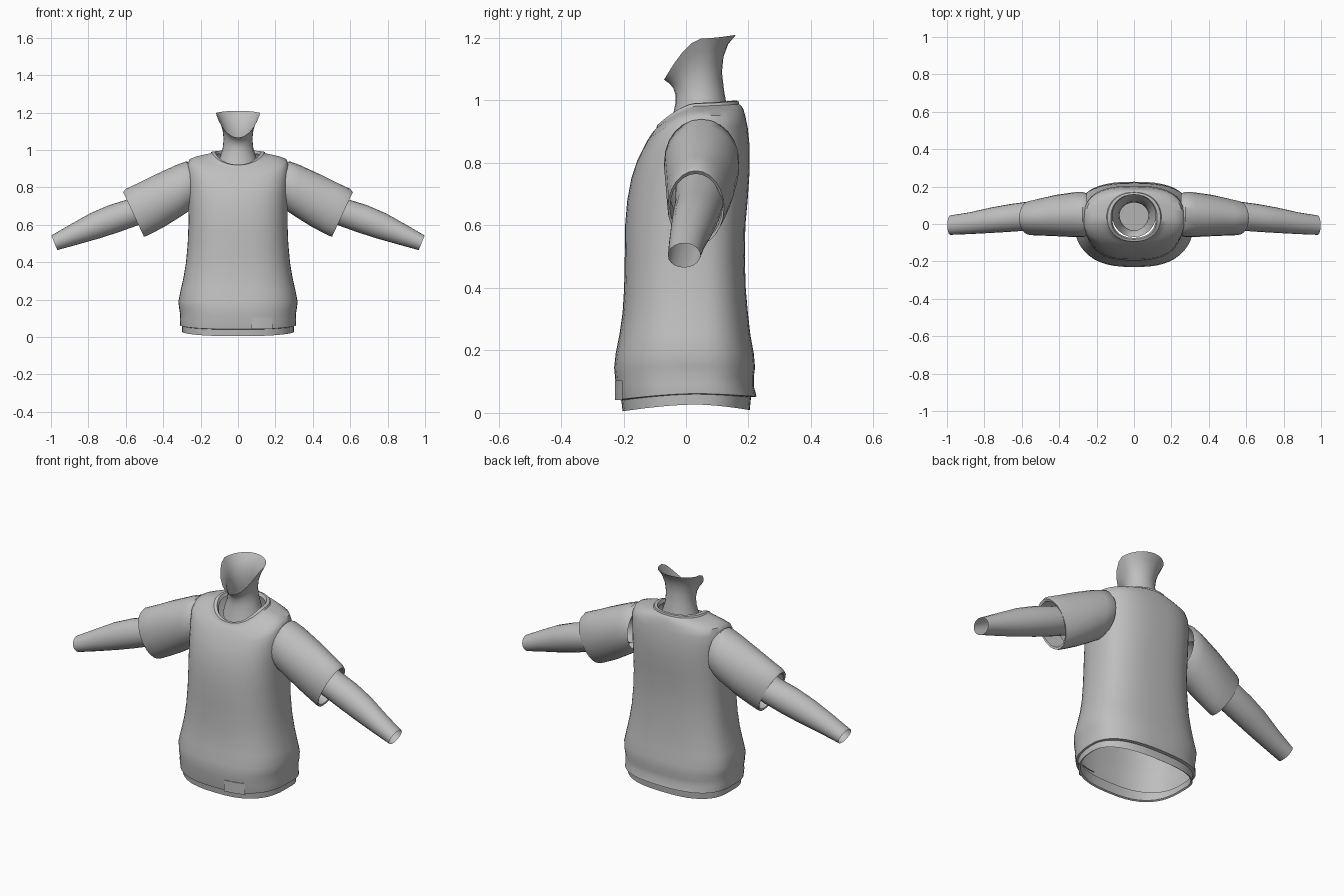
import bpy
import bmesh
import math
from mathutils import Vector

grey = bpy.data.materials.new("plain_grey")
grey.diffuse_color = (0.52, 0.52, 0.52, 1)


def build(name, rows, closed=True, cap_start=False):
    """Skin a list of point rows into a smooth shell."""
    bm = bmesh.new()
    grid = [[bm.verts.new(p) for p in row] for row in rows]
    n = len(rows[0])
    for a, b in zip(grid, grid[1:]):
        for i in range(n if closed else n - 1):
            j = (i + 1) % n
            bm.faces.new((a[i], a[j], b[j], b[i]))
    if cap_start:
        bm.faces.new(grid[0][::-1])
    me = bpy.data.meshes.new(name)
    bm.to_mesh(me)
    bm.free()
    me.materials.append(grey)
    me.polygons.foreach_set("use_smooth", [True] * len(me.polygons))
    me.set_sharp_from_angle(angle=math.radians(45))
    ob = bpy.data.objects.new(name, me)
    bpy.context.collection.objects.link(ob)
    return ob


def spow(v, p):
    return math.copysign(abs(v) ** p, v)


def body_ring(zf, zs, zb, hx, yf, yb, yc=0.03, e=2.4, n=48, bend=1.6):
    """Rounded ring with separate front, side and back heights."""
    row = []
    for i in range(n):
        t = 2 * math.pi * i / n
        c, s = spow(math.cos(t), 2 / e), spow(math.sin(t), 2 / e)
        end, y = (zf, yc - s * (yf - yc)) if s < 0 else (zb, yc + s * (yb - yc))
        if s < 0:
            y = yc + s * (yc - yf)
        row.append((hx * c, y, zs + (end - zs) * abs(s) ** bend))
    return row


# Shirt body: hem band, overhanging fold, trunk, shoulders, collar
trunk = [
    (0.06, 0.06, 0.06, 0.288, -0.19, 0.19),
    (0.010, 0.032, 0.014, 0.290, -0.195, 0.197),
    (0.005, 0.027, 0.009, 0.298, -0.203, 0.204),
    (0.040, 0.060, 0.050, 0.300, -0.207, 0.208),
    (0.042, 0.062, 0.052, 0.309, -0.218, 0.226),
    (0.085, 0.095, 0.085, 0.311, -0.225, 0.217),
    (0.115, 0.12, 0.115, 0.309, -0.227, 0.217),
    (0.145, 0.15, 0.145, 0.314, -0.230, 0.221),
    (0.19, 0.19, 0.19, 0.319, -0.225, 0.217),
    (0.25, 0.25, 0.25, 0.307, -0.213, 0.206),
    (0.32, 0.32, 0.32, 0.291, -0.203, 0.198),
    (0.40, 0.40, 0.40, 0.278, -0.198, 0.191),
    (0.50, 0.50, 0.50, 0.269, -0.196, 0.188),
    (0.60, 0.60, 0.60, 0.265, -0.195, 0.190),
    (0.68, 0.69, 0.69, 0.265, -0.188, 0.198),
    (0.75, 0.78, 0.78, 0.267, -0.175, 0.204),
    (0.81, 0.87, 0.85, 0.270, -0.155, 0.204),
    (0.85, 0.925, 0.91, 0.270, -0.135, 0.198),
    (0.873, 0.952, 0.950, 0.258, -0.123, 0.190),
    (0.890, 0.966, 0.973, 0.222, -0.112, 0.183),
    (0.903, 0.976, 0.984, 0.178, -0.103, 0.176),
    (0.911, 0.982, 0.988, 0.147, -0.095, 0.170),
    (0.920, 0.990, 0.998, 0.142, -0.093, 0.168),
    (0.922, 0.992, 1.000, 0.124, -0.082, 0.158),
    (0.905, 0.975, 0.985, 0.116, -0.074, 0.148),
]
build("shirt_body", [body_ring(*r, e=2.6 if r[0] < 0.88 else 2.2) for r in trunk])

# Neck with flared, slanted rim
neck = [
    (0.90, 0.93, 0.93, 0.105, -0.055, 0.140),
    (0.95, 0.965, 0.97, 0.096, -0.042, 0.133),
    (0.99, 1.01, 1.03, 0.082, -0.034, 0.122),
    (1.02, 1.06, 1.09, 0.077, -0.034, 0.115),
    (1.04, 1.11, 1.14, 0.083, -0.041, 0.120),
    (1.055, 1.155, 1.18, 0.098, -0.054, 0.135),
    (1.066, 1.198, 1.21, 0.118, -0.070, 0.160),
]
build("neck", [body_ring(*r, yc=0.048, e=2, n=24) for r in neck], cap_start=True)


def limb_ring(side, xt, zt, xb, zb, yc, hy, n=24):
    """Oval ring given by its top and bottom points."""
    top, bot = Vector((xt, 0, zt)), Vector((xb, 0, zb))
    mid, half = (top + bot) / 2, (top - bot) / 2
    row = []
    for i in range(n):
        t = -side * 2 * math.pi * i / n
        p = mid + half * math.cos(t) + Vector((0, yc + hy * math.sin(t), 0))
        row.append((side * p.x, p.y, p.z))
    return row


sleeve = [
    (0.250, 0.925, 0.250, 0.690, 0.050, 0.112),
    (0.275, 0.940, 0.265, 0.672, 0.050, 0.120),
    (0.330, 0.920, 0.305, 0.645, 0.050, 0.120),
    (0.450, 0.865, 0.390, 0.592, 0.045, 0.110),
    (0.540, 0.820, 0.450, 0.560, 0.038, 0.100),
    (0.600, 0.792, 0.490, 0.540, 0.033, 0.093),
    (0.614, 0.775, 0.503, 0.537, 0.032, 0.090),
    (0.604, 0.765, 0.505, 0.549, 0.032, 0.083),
    (0.480, 0.815, 0.415, 0.600, 0.040, 0.092),
]
arm = [
    (0.300, 0.860, 0.280, 0.720, 0.050, 0.080),
    (0.450, 0.795, 0.410, 0.650, 0.046, 0.080),
    (0.600, 0.733, 0.540, 0.596, 0.042, 0.077),
    (0.690, 0.705, 0.640, 0.560, 0.032, 0.074),
    (0.790, 0.662, 0.740, 0.528, 0.020, 0.068),
    (0.900, 0.600, 0.860, 0.494, 0.004, 0.058),
    (0.998, 0.543, 0.966, 0.465, -0.006, 0.052),
]
for side, label in ((1, "left"), (-1, "right")):
    build(label + "_sleeve", [limb_ring(side, *r) for r in sleeve])
    build(label + "_arm", [limb_ring(side, *r, n=20) for r in arm])


# Hem tag: thin plate following the curve of the shirt front
def tag_row(z, lift):
    row = []
    for i in range(7):
        x = 0.072 + 0.112 * i / 6
        s = (1 - (x / 0.311) ** 2.6) ** (1 / 2.6)
        row.append((x, 0.03 - 0.255 * s - lift, z))
    return row


build("hem_tag", [tag_row(0.042, -0.004), tag_row(0.042, 0.005),
                  tag_row(0.104, 0.005), tag_row(0.104, -0.004)], closed=False)
